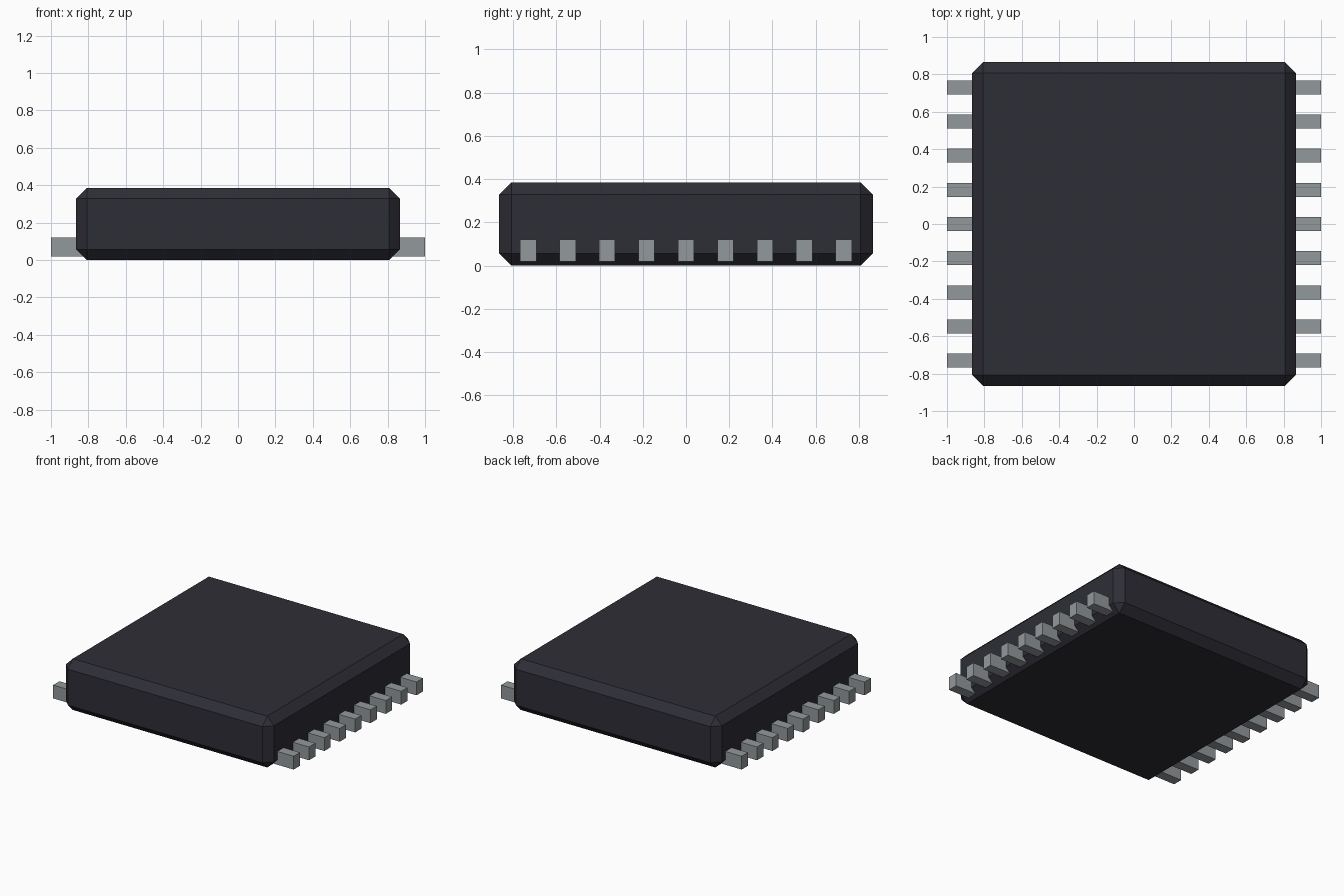
import bpy

cube = bpy.data.objects.get("Cube")
if cube:
    bpy.data.objects.remove(cube, do_unlink=True)


def material(name, color):
    mat = bpy.data.materials.new(name)
    mat.use_nodes = True
    mat.diffuse_color = color
    mat.node_tree.nodes["Principled BSDF"].inputs["Base Color"].default_value = color
    return mat


def box(name, low, high, mat):
    """Add a box spanning two opposite corners."""
    center = [(a + b) / 2 for a, b in zip(low, high)]
    bpy.ops.mesh.primitive_cube_add(size=1, location=center)
    obj = bpy.context.object
    obj.name = name
    obj.scale = [b - a for a, b in zip(low, high)]
    bpy.ops.object.transform_apply(location=True, rotation=False, scale=True)
    obj.data.materials.append(mat)
    return obj


plastic = material("dark plastic", (0.027, 0.027, 0.037, 1))
metal = material("grey metal", (0.29, 0.32, 0.33, 1))

HALF = 0.865
HEIGHT = 0.385
PIN_COUNT = 9
PIN_PITCH = 0.1825
PIN_WIDTH = 0.075

# Chip body with flat chamfers on every edge
body = box("chip_body", (-HALF, -HALF, 0), (HALF, HALF, HEIGHT), plastic)
chamfer = body.modifiers.new("chamfer", "BEVEL")
chamfer.width = 0.057
chamfer.segments = 1

# Rows of contact pins along both sides
for side, sign in (("left", 1), ("right", -1)):
    x_low, x_high = sorted((sign * 0.78, sign * 1.0))
    for i in range(PIN_COUNT):
        y = (i - (PIN_COUNT - 1) / 2) * PIN_PITCH
        box(f"{side}_pin_{i + 1}",
            (x_low, y - PIN_WIDTH / 2, 0.02),
            (x_high, y + PIN_WIDTH / 2, 0.12), metal)
